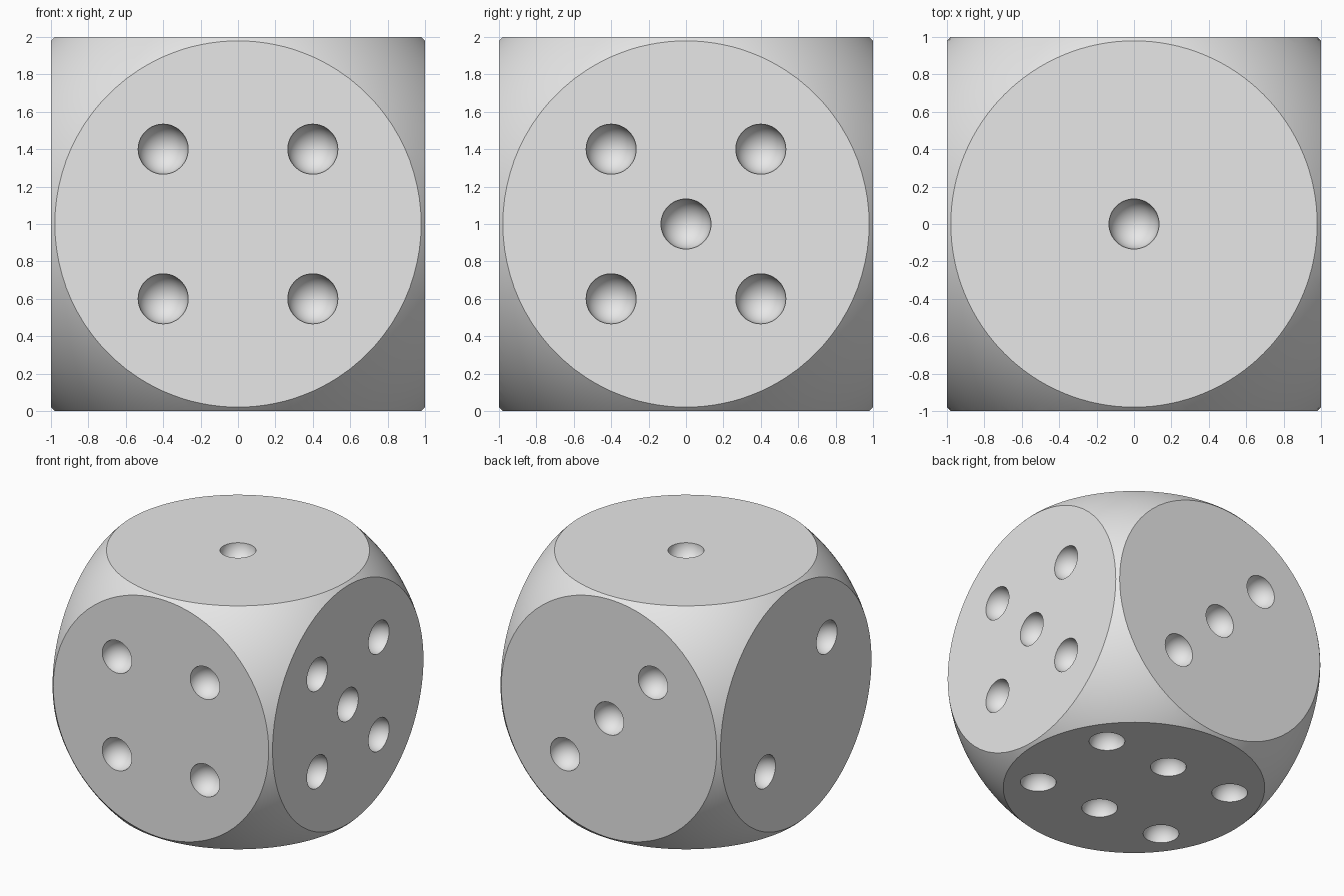
import bpy
import bmesh
from mathutils import Matrix, Vector

HALF = 1.0          # half the width of the cube
ROUND = 1.4         # radius of the sphere that rounds the corners
PIP = 0.134         # pip radius
S = 0.4             # pip offset from the face centre
CENTRE = Vector((0, 0, HALF))

cube = bpy.data.objects.get("Cube")
if cube:
    bpy.data.objects.remove(cube, do_unlink=True)

grey = bpy.data.materials.new("light grey")
grey.use_nodes = True
colour = (0.8, 0.8, 0.8, 1)
grey.diffuse_color = colour
grey.node_tree.nodes["Principled BSDF"].inputs["Base Color"].default_value = colour


def add_object(name, bm):
    """Turn a bmesh into a scene object with the grey material."""
    bmesh.ops.recalc_face_normals(bm, faces=bm.faces)
    mesh = bpy.data.meshes.new(name)
    bm.to_mesh(mesh)
    bm.free()
    mesh.materials.append(grey)
    obj = bpy.data.objects.new(name, mesh)
    bpy.context.collection.objects.link(obj)
    return obj


# Face normals and their pip centres, relative to the middle of the die
row = (-S, S)
faces = {
    (0, 0, 1): [(0, 0, 1)],
    (-1, 0, 0): [(-1, -S, S), (-1, S, -S)],
    (0, 1, 0): [(-S, 1, S), (0, 1, 0), (S, 1, -S)],
    (0, -1, 0): [(x, -1, z) for x in row for z in row],
    (1, 0, 0): [(1, y, z) for y in row for z in row] + [(1, 0, 0)],
    (0, 0, -1): [(x, y, -1) for x in (-0.6, 0, 0.6) for y in row],
}

# Die body: a sphere sliced flat on six sides
bm = bmesh.new()
bmesh.ops.create_uvsphere(bm, u_segments=128, v_segments=64, radius=ROUND)
for normal in faces:
    cut = bmesh.ops.bisect_plane(
        bm, geom=bm.verts[:] + bm.edges[:] + bm.faces[:], dist=1e-5,
        plane_co=Vector(normal) * HALF, plane_no=normal, clear_outer=True)
    rim = [e for e in cut["geom_cut"] if isinstance(e, bmesh.types.BMEdge)]
    bmesh.ops.holes_fill(bm, edges=rim, sides=0)
bmesh.ops.translate(bm, verts=bm.verts, vec=CENTRE)
die = add_object("die_body", bm)

# Pip cutters: one ball per pip, its axis along the face normal
bm = bmesh.new()
for normal, spots in faces.items():
    turn = Vector((0, 0, 1)).rotation_difference(Vector(normal)).to_matrix().to_4x4()
    for spot in spots:
        place = Matrix.Translation(CENTRE + Vector(spot) * HALF) @ turn
        bmesh.ops.create_uvsphere(bm, u_segments=48, v_segments=25,
                                  radius=PIP, matrix=place)
pips = add_object("pip_cutter", bm)
pips.hide_render = True

# Hollow out the pips, then smooth the curved faces
carve = die.modifiers.new("pips", 'BOOLEAN')
carve.operation = 'DIFFERENCE'
carve.solver = 'EXACT'
carve.object = pips
bpy.ops.object.select_all(action='DESELECT')
die.select_set(True)
bpy.context.view_layer.objects.active = die
bpy.ops.object.modifier_apply(modifier=carve.name)
bpy.data.objects.remove(pips, do_unlink=True)
bpy.ops.object.shade_smooth_by_angle(angle=0.5)
